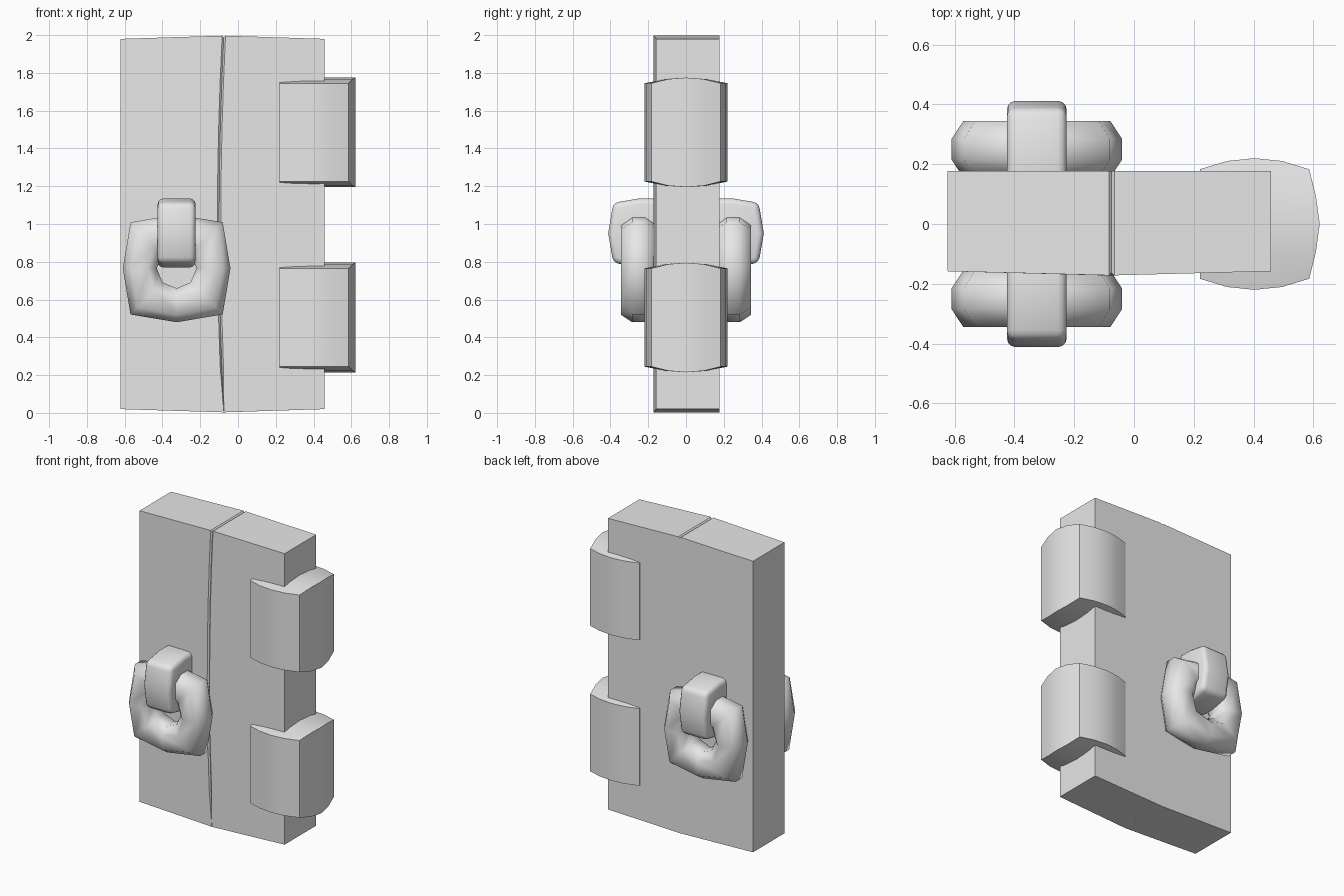
import bpy, bmesh, math
from mathutils import Vector

cube = bpy.data.objects.get("Cube")
if cube:
    bpy.data.objects.remove(cube, do_unlink=True)

grey = bpy.data.materials.new("plain grey")
grey.use_nodes = True
grey.diffuse_color = (0.8, 0.8, 0.8, 1)
grey.node_tree.nodes["Principled BSDF"].inputs["Base Color"].default_value = (0.8, 0.8, 0.8, 1)


def finish(name, bm, angle=40):
    """Turn a bmesh into a smooth-shaded object that keeps its sharp edges."""
    bmesh.ops.recalc_face_normals(bm, faces=bm.faces)
    mesh = bpy.data.meshes.new(name)
    bm.to_mesh(mesh)
    bm.free()
    mesh.materials.append(grey)
    obj = bpy.data.objects.new(name, mesh)
    bpy.context.collection.objects.link(obj)
    bpy.ops.object.select_all(action='DESELECT')
    obj.select_set(True)
    bpy.context.view_layer.objects.active = obj
    bpy.ops.object.shade_smooth_by_angle(angle=math.radians(angle))
    return obj


def loft(bm, rings, closed):
    """Skin a list of closed rings; cap the ends unless the loft is closed."""
    rows = [[bm.verts.new(p) for p in ring] for ring in rings]
    pairs = list(zip(rows, rows[1:])) + ([(rows[-1], rows[0])] if closed else [])
    for a, b in pairs:
        for i in range(len(a)):
            j = (i + 1) % len(a)
            bm.faces.new((a[i], a[j], b[j], b[i]))
    if not closed:
        bm.faces.new(rows[0])
        bm.faces.new(rows[-1])


def plank(name, outer_x):
    """Half of the door: rounded outer edges and a thin bowed seam."""
    bm = bmesh.new()
    rings = []
    rows = 8
    for i in range(rows + 1):
        t = 2 * i / rows - 1
        seam = -0.075 - 0.025 * (1 - t * t)
        z_seam, z_out = 1 + 0.997 * t, 1 + 0.98 * t
        rings.append([(outer_x, -0.158, z_out), (seam, -0.172, z_seam),
                      (seam, 0.177, z_seam), (outer_x, 0.177, z_out)])
    loft(bm, rings, False)

    def at_seam(v):
        return abs(v.co.x + 0.0875) < 0.02

    def sharp(e):
        return e.calc_face_angle(0) > 0.7

    outer = [e for e in bm.edges if sharp(e) and not all(at_seam(v) for v in e.verts)]
    bmesh.ops.bevel(bm, geom=outer, offset=0.04, segments=3, profile=0.5, affect='EDGES')
    inner = [e for e in bm.edges if sharp(e) and all(at_seam(v) for v in e.verts)
             and sum(v.co.y for v in e.verts) < 0.3]
    bmesh.ops.bevel(bm, geom=inner, offset=0.009, segments=1, affect='EDGES')
    finish(name, bm)


def hinge(name, z):
    """Block with swollen sides and crisp edges."""
    bm = bmesh.new()
    bmesh.ops.create_cube(bm, size=2)
    bmesh.ops.subdivide_edges(bm, edges=bm.edges, cuts=3, use_grid_fill=True)
    for v in bm.verts:
        p = v.co.copy()
        out = 0.035 * (1 - abs(p.y) ** 1.5) if p.x > 0 else 0
        v.co = Vector((0.403 + p.x * (0.183 + out),
                       p.y * (0.183 + 0.037 * (1 - p.x ** 2)),
                       z + p.z * (0.26 + 0.03 * (1 - p.y ** 2))))
    finish(name, bm)


def pull_ring(name, side):
    """Chunky eight-cornered ring with a rounded section."""
    bm = bmesh.new()
    section = [(0, -0.045), (0.25, -0.095), (0.78, -0.095), (1, -0.035),
               (1, 0.035), (0.78, 0.095), (0.25, 0.095), (0, 0.045)]
    rings = []
    for i in range(8):
        a = i * math.pi / 4
        d = Vector((math.cos(a), 0, math.sin(a)))
        far = 0.285 if i % 2 == 0 else 0.345
        centre = Vector((-0.325, side * 0.25, 0.765))
        rings.append([centre + d * (0.105 + (far - 0.105) * t) + Vector((0, y, 0))
                      for t, y in section])
    loft(bm, rings, True)
    finish(name, bm, 60)


def clasp(name, side):
    """Loop that holds the ring against the door."""
    profile = [(0.1, 1.135), (0.25, 1.135), (0.385, 1.112), (0.412, 0.95),
               (0.385, 0.795), (0.25, 0.77), (0.1, 0.77)]
    bm = bmesh.new()
    loft(bm, [[(x, side * y, z) for y, z in profile] for x in (-0.425, -0.225)], False)
    bmesh.ops.recalc_face_normals(bm, faces=bm.faces)
    rims = [e for e in bm.edges if e.calc_face_angle(0) > 0.9]
    bmesh.ops.bevel(bm, geom=rims, offset=0.03, segments=3, profile=0.5, affect='EDGES')
    finish(name, bm, 75)


plank("left_plank", 0.458)
plank("right_plank", -0.623)
hinge("upper_hinge", 1.485)
hinge("lower_hinge", 0.505)
for label, side in (("front", -1), ("back", 1)):
    pull_ring(label + "_ring", side)
    clasp(label + "_clasp", side)
